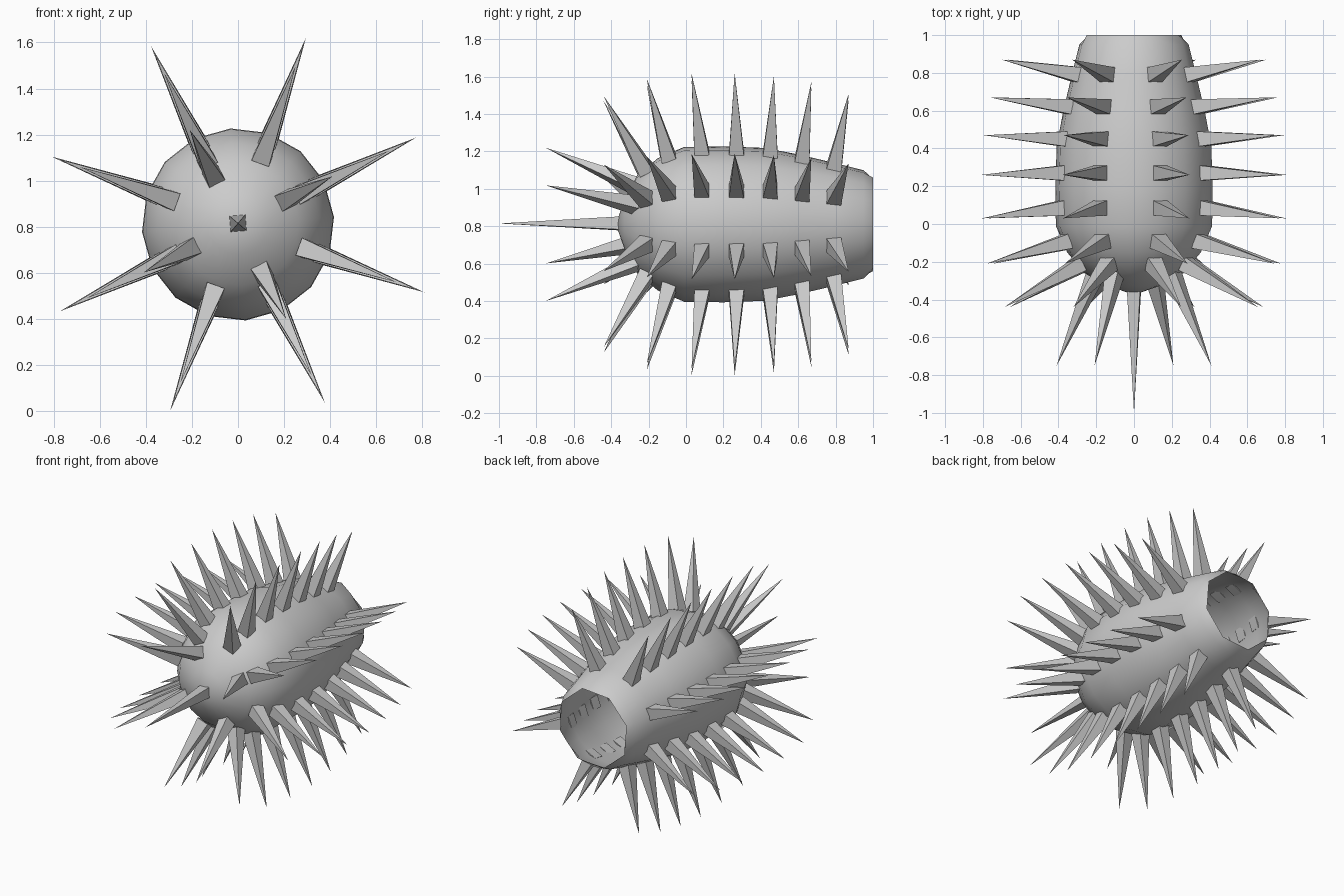
import bpy, bmesh
from math import sin, cos, radians, pi
from mathutils import Vector, Matrix

if "Cube" in bpy.data.objects:
    bpy.data.objects.remove(bpy.data.objects["Cube"])

CZ = 0.81          # height of the body axis (runs along y)
SIDES = 16
TWIST = 4.5        # small roll of the whole body, degrees


def polar(r, deg, y):
    a = radians(deg)
    return Vector((r * cos(a), y, CZ + r * sin(a)))


def finish(bm, name):
    bmesh.ops.recalc_face_normals(bm, faces=bm.faces)
    me = bpy.data.meshes.new(name)
    bm.to_mesh(me)
    bm.free()
    ob = bpy.data.objects.new(name, me)
    bpy.context.collection.objects.link(ob)
    return ob


# Body: rounded, tapering shell, open at the back with an eight-sided mouth
profile = [(-0.33, 0.13), (-0.26, 0.265), (-0.15, 0.355), (-0.01, 0.415),
           (0.2, 0.418), (0.42, 0.41), (0.6, 0.375), (0.8, 0.328),
           (0.95, 0.29), (1.0, 0.263)]
bm = bmesh.new()
pole = bm.verts.new((0, -0.375, CZ))
rings = []
for k, (y, r) in enumerate(profile):
    ring = []
    for i in range(SIDES):
        chord = cos(pi / 8) if k == len(profile) - 1 and i % 2 == 0 else 1
        ring.append(bm.verts.new(polar(r * chord, TWIST + i * 360 / SIDES, y)))
    rings.append(ring)
for i in range(SIDES):
    j = (i + 1) % SIDES
    bm.faces.new((pole, rings[0][i], rings[0][j]))
    for a, b in zip(rings, rings[1:]):
        bm.faces.new((a[i], b[i], b[j], a[j]))
for f in bm.faces:
    f.smooth = True
finish(bm, "body_shell")


# Spikes: four-sided pyramids, two faces aligned with the body axis
def spike(bm, base, tip, side, width):
    axis = (tip - base).normalized()
    other = axis.cross(side).normalized()
    h = width / 2
    corners = [bm.verts.new(base + side * (h * u) + other * (h * v))
               for u, v in ((-1, -1), (1, -1), (1, 1), (-1, 1))]
    apex = bm.verts.new(tip)
    bm.faces.new(corners)
    for i in range(4):
        bm.faces.new((corners[i], corners[(i + 1) % 4], apex))


def spike_ring(bm, angles, by, br, ty, tr):
    for deg in angles:
        a = radians(deg)
        side = Vector((-sin(a), 0, cos(a)))
        spike(bm, polar(br, deg, by), polar(tr, deg, ty), side, 0.08)


# Nose spikes: one in the centre, four around it
bm = bmesh.new()
a = radians(TWIST)
spike(bm, Vector((0, -0.35, CZ + 0.005)), Vector((0, -1.0, CZ + 0.005)),
      Vector((cos(a), 0, sin(a))), 0.07)
spike_ring(bm, [27 + 90 * i for i in range(4)], -0.25, 0.22, -0.75, 0.46)
finish(bm, "nose_spikes")

# Side spikes: seven rings of eight
bm = bmesh.new()
eight = [26 + 90 * i for i in range(4)] + [70 + 90 * i for i in range(4)]
for by, br, ty, tr in [(-0.21, 0.30, -0.44, 0.73), (-0.09, 0.37, -0.21, 0.83),
                       (0.085, 0.40, 0.03, 0.857), (0.27, 0.40, 0.26, 0.862),
                       (0.45, 0.39, 0.47, 0.845), (0.62, 0.36, 0.67, 0.81),
                       (0.79, 0.32, 0.87, 0.745)]:
    spike_ring(bm, eight, by, br, ty, tr)
finish(bm, "side_spikes")
